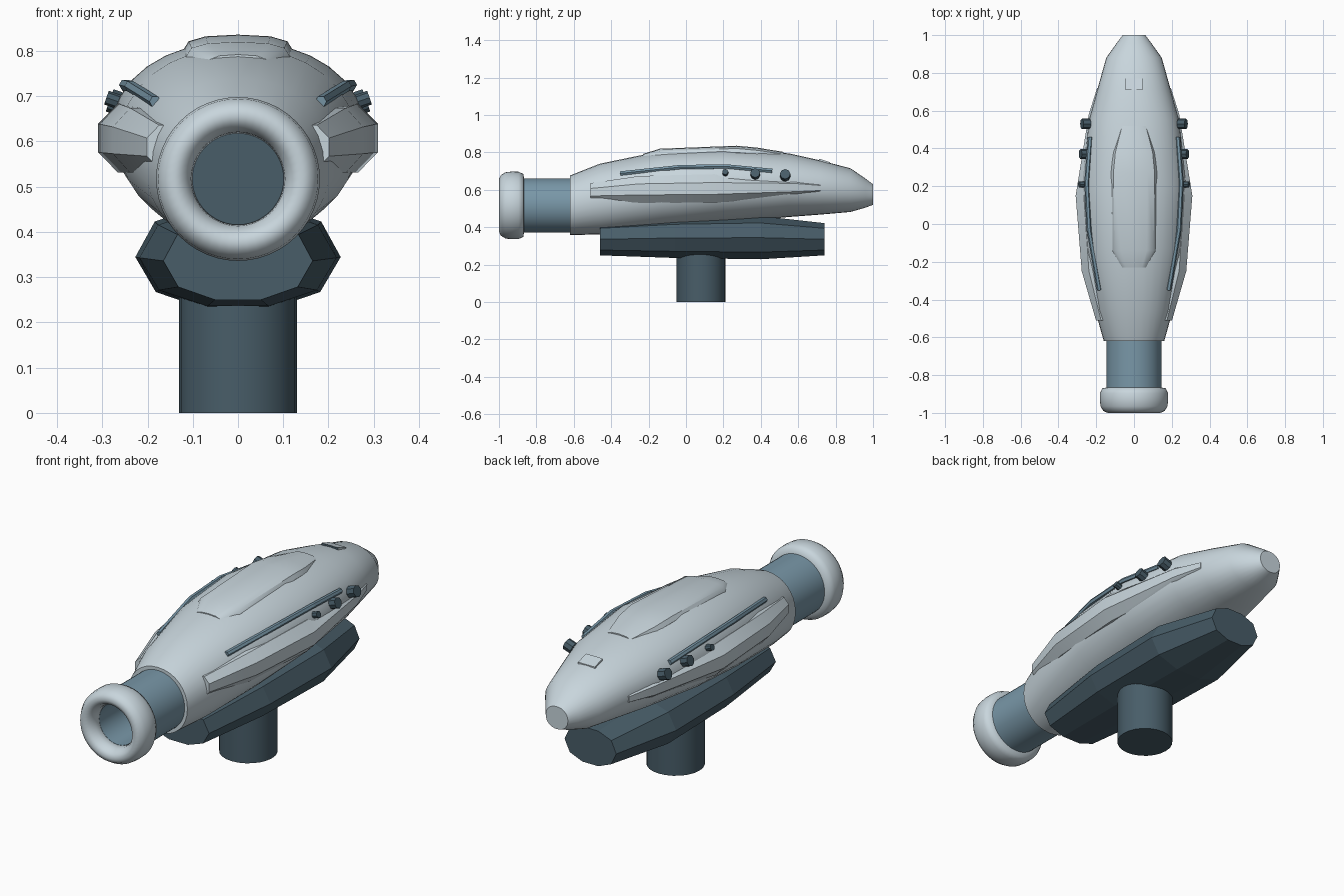
import bpy, bmesh, math
from mathutils import Vector

cube = bpy.data.objects.get("Cube")
if cube:
    bpy.data.objects.remove(cube, do_unlink=True)


def material(name, rgb):
    mat = bpy.data.materials.new(name)
    mat.use_nodes = True
    mat.diffuse_color = (*rgb, 1)
    mat.node_tree.nodes["Principled BSDF"].inputs["Base Color"].default_value = (*rgb, 1)
    return mat


PALE = material("pale grey", (0.58, 0.67, 0.72))
BLUE = material("steel blue", (0.19, 0.31, 0.39))
DARK = material("dark slate", (0.065, 0.11, 0.14))


def finish(name, bm, mat, angle):
    """Turn a bmesh into an object; angle 0 means flat faces."""
    bmesh.ops.recalc_face_normals(bm, faces=bm.faces)
    mesh = bpy.data.meshes.new(name)
    bm.to_mesh(mesh)
    bm.free()
    mesh.materials.append(mat)
    if angle:
        mesh.polygons.foreach_set("use_smooth", [True] * len(mesh.polygons))
        mesh.set_sharp_from_angle(angle=math.radians(angle))
    obj = bpy.data.objects.new(name, mesh)
    bpy.context.collection.objects.link(obj)
    return obj


def bridge(bm, a, b):
    for i in range(len(a)):
        j = (i + 1) % len(a)
        bm.faces.new((a[i], a[j], b[j], b[i]))


def loft(name, unit, sections, mat, angle):
    """Sections along y: (y, centre x, half width, bottom, top)."""
    bm = bmesh.new()
    rings = []
    for y, cx, w, lo, hi in sections:
        mid, h = (lo + hi) / 2, (hi - lo) / 2
        rings.append([bm.verts.new((cx + u * w, y, mid + v * h)) for u, v in unit])
    for a, b in zip(rings, rings[1:]):
        bridge(bm, a, b)
    bm.faces.new(rings[0])
    bm.faces.new(rings[-1])
    return finish(name, bm, mat, angle)


def lathe(name, profile, mat, angle, z=0.517, n=48):
    """Closed (radius, y) profile spun about the barrel axis."""
    bm = bmesh.new()
    rings = []
    for r, y in profile:
        rings.append([bm.verts.new((r * math.cos(t), y, z + r * math.sin(t)))
                      for t in (math.tau * i / n for i in range(n))])
    for a, b in zip(rings, rings[1:] + rings[:1]):
        bridge(bm, a, b)
    return finish(name, bm, mat, angle)


def cylinder(name, r, depth, centre, axis, mat, n, angle):
    bm = bmesh.new()
    bmesh.ops.create_cone(bm, cap_ends=True, segments=n, radius1=r, radius2=r, depth=depth)
    obj = finish(name, bm, mat, angle)
    obj.location = centre
    obj.rotation_mode = 'QUATERNION'
    obj.rotation_quaternion = Vector(axis).to_track_quat('Z', 'Y')
    return obj


def oval(n, power=2.0, turn=0.0):
    pts = []
    for i in range(n):
        t = math.tau * (i + turn) / n
        c, s = math.cos(t), math.sin(t)
        pts.append((math.copysign(abs(c) ** (2 / power), c),
                    math.copysign(abs(s) ** (2 / power), s)))
    return pts


# Main hull
loft("hull", oval(32, 2.1), [
    (-0.62, 0, 0.16, 0.358, 0.677), (-0.46, 0, 0.205, 0.362, 0.74),
    (-0.13, 0, 0.262, 0.39, 0.808), (0.2, 0, 0.28, 0.42, 0.822),
    (0.55, 0, 0.24, 0.455, 0.795), (0.72, 0, 0.192, 0.468, 0.757),
    (0.88, 0, 0.147, 0.482, 0.715), (0.96, 0, 0.09, 0.505, 0.66),
    (1.0, 0, 0.06, 0.52, 0.63)], PALE, 50)

# Raised panel along the back
loft("top_ridge", oval(12, 2.6), [
    (-0.23, 0, 0.07, 0.74, 0.792), (-0.14, 0, 0.115, 0.755, 0.82),
    (0.27, 0, 0.122, 0.765, 0.836), (0.38, 0, 0.11, 0.755, 0.826),
    (0.52, 0, 0.07, 0.745, 0.803)], PALE, 40)

# Small raised vent behind the ridge, dark on its forward face
vent = loft("rear_vent", [(-1, -1), (1, -1), (1, 1), (-1, 1)], [
    (0.71, 0, 0.045, 0.73, 0.767), (0.77, 0, 0.045, 0.73, 0.748)], PALE, 0)
vent.data.materials.append(DARK)
for face in vent.data.polygons:
    face.material_index = int(face.normal.y < -0.9)

# Gun barrel, muzzle ring and bore floor
lathe("barrel", [(0.1, -0.93), (0.145, -0.93), (0.145, -0.6), (0.1, -0.6)], BLUE, 40)
lathe("muzzle", [
    (0.101, -0.93), (0.104, -0.96), (0.118, -0.988), (0.14, -1.0), (0.162, -0.99),
    (0.177, -0.965), (0.181, -0.93), (0.18, -0.895), (0.168, -0.87), (0.14, -0.865)], PALE, 60)
cylinder("bore_floor", 0.11, 0.06, (0, -0.61, 0.517), (0, 1, 0), DARK, 32, 40)

# Faceted cradle and its post
half = [(0.31, -1), (0.8, -0.67), (1, 0), (0.81, 0.68), (0.31, 1)]
loft("cradle", half + [(-u, v) for u, v in reversed(half)], [
    (-0.46, 0, 0.165, 0.25, 0.422), (-0.06, 0, 0.218, 0.236, 0.45),
    (0.4, 0, 0.227, 0.229, 0.46), (0.74, 0, 0.14, 0.25, 0.422)], DARK, 0)
cylinder("post", 0.13, 0.3, (0, 0.08, 0.15), (0, 0, 1), DARK, 24, 40)

# Parts repeated on both flanks
for side, label in ((1, "left"), (-1, "right")):
    loft(label + "_side_pod", oval(8, turn=0.5), [
        (-0.51, side * 0.155, 0.05, 0.535, 0.64), (-0.25, side * 0.212, 0.07, 0.525, 0.68),
        (0.15, side * 0.235, 0.08, 0.525, 0.69), (0.58, side * 0.175, 0.07, 0.555, 0.67),
        (0.72, side * 0.14, 0.06, 0.575, 0.645)], PALE, 40)

    curve = bpy.data.curves.new(label + "_rail", 'CURVE')
    curve.dimensions = '3D'
    curve.bevel_depth = 0.013
    curve.bevel_resolution = 1
    curve.use_fill_caps = True
    path = [(0.183, -0.35, 0.688), (0.238, -0.03, 0.722), (0.25, 0.22, 0.725), (0.232, 0.46, 0.702)]
    spline = curve.splines.new('POLY')
    spline.points.add(len(path) - 1)
    for point, (x, y, z) in zip(spline.points, path):
        point.co = (side * x, y, z, 1)
    spline.use_smooth = False
    curve.materials.append(BLUE)
    bpy.context.collection.objects.link(bpy.data.objects.new(label + "_rail", curve))

    for i, (x, y, z, r) in enumerate([(0.256, 0.53, 0.678, 0.028), (0.264, 0.37, 0.684, 0.026),
                                      (0.271, 0.21, 0.69, 0.016)]):
        cylinder(f"{label}_stud_{i + 1}", r, 0.042, (side * x, y, z),
                 (side, 0, 0.35), DARK, 8, 0)
